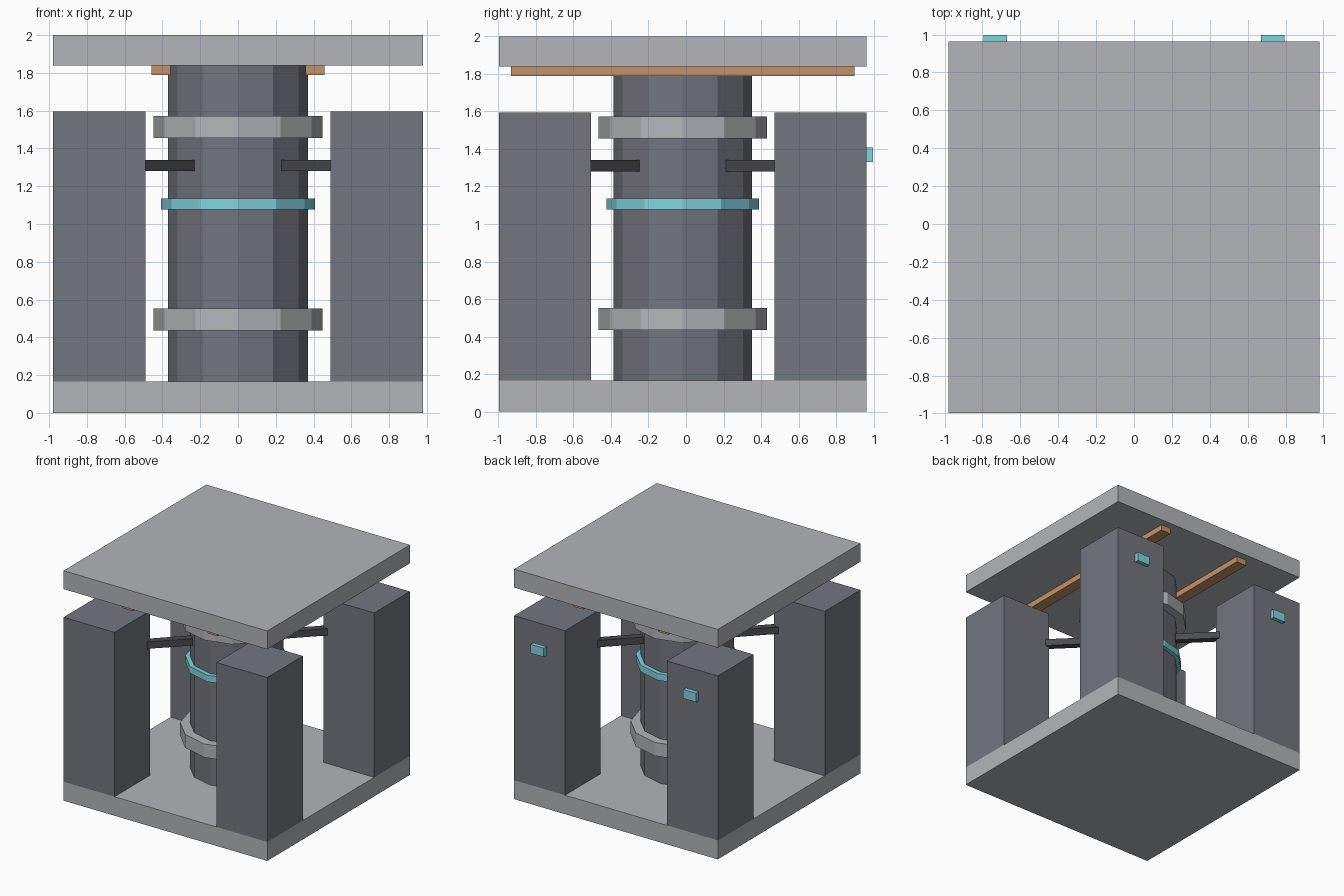
import bpy
from math import radians, sqrt, pi

if "Cube" in bpy.data.objects:
    bpy.data.objects.remove(bpy.data.objects["Cube"])

YC = -0.0175          # centre of the body; rear tabs extend the bounds


def mat(name, rgb):
    m = bpy.data.materials.new(name)
    m.diffuse_color = (*rgb, 1)
    m.use_nodes = True
    m.node_tree.nodes["Principled BSDF"].inputs["Base Color"].default_value = m.diffuse_color
    return m


LIGHT = mat("light_grey", (0.45, 0.46, 0.48))
DARK = mat("dark_grey", (0.17, 0.18, 0.21))
BLACK = mat("charcoal", (0.07, 0.07, 0.08))
CYAN = mat("cyan", (0.22, 0.66, 0.74))
COPPER = mat("copper", (0.55, 0.29, 0.14))


def finish(name, material):
    ob = bpy.context.object
    ob.name = ob.data.name = name
    bpy.ops.object.transform_apply(location=False, rotation=True, scale=True)
    ob.data.materials.append(material)
    return ob


def box(name, centre, size, material, turn=0):
    x, y, z = centre
    bpy.ops.mesh.primitive_cube_add(size=1, location=(x, y + YC, z), rotation=(0, 0, turn))
    bpy.context.object.scale = size
    return finish(name, material)


def drum(name, radius, z0, z1, material):
    # 12-sided prism with corners on the x and y axes
    bpy.ops.mesh.primitive_cylinder_add(vertices=12, radius=radius, depth=z1 - z0,
                                        location=(0, YC, (z0 + z1) / 2))
    return finish(name, material)


# Plates
box("base_plate", (0, 0, 0.0825), (1.96, 1.96, 0.165), LIGHT)
box("top_plate", (0, 0, 1.92), (1.96, 1.96, 0.16), LIGHT)

# Central column and its bands
drum("core_column", 0.37, 0.165, 1.84, DARK)
drum("lower_collar", 0.448, 0.435, 0.552, LIGHT)
drum("upper_collar", 0.448, 1.455, 1.572, LIGHT)
drum("glow_band", 0.407, 1.077, 1.135, CYAN)

# Corner pillars with diagonal struts into the column
for sy, end in ((-1, "front"), (1, "rear")):
    for sx, side in ((-1, "left"), (1, "right")):
        box(f"{end}_{side}_pillar", (sx * 0.735, sy * 0.735, 0.88),
            (0.49, 0.49, 1.43), DARK)
        d = 0.535 / sqrt(2)
        box(f"{end}_{side}_strut", (sx * d, sy * d, 1.31), (0.41, 0.06, 0.06),
            BLACK, sx * sy * pi / 4)

# Rails under the top plate and indicator tabs on the rear pillars
for sx, side in ((-1, "left"), (1, "right")):
    box(f"{side}_rail", (sx * 0.408, 0, 1.815), (0.1, 1.83, 0.05), COPPER)
    box(f"{side}_indicator", (sx * 0.733, 0.9925, 1.37), (0.125, 0.045, 0.078), CYAN)
